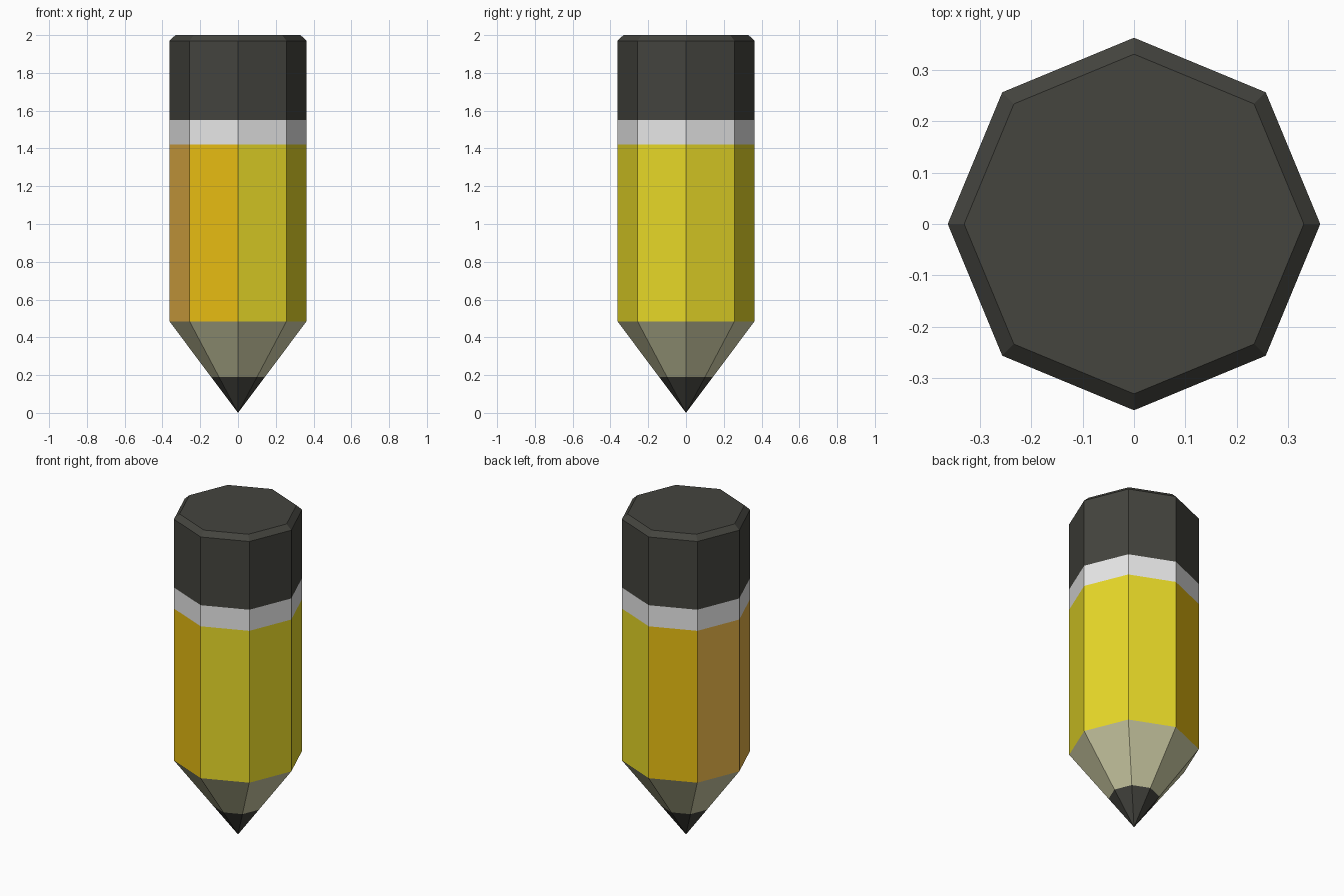
import bpy, bmesh, math

if "Cube" in bpy.data.objects:
    bpy.data.objects.remove(bpy.data.objects["Cube"])

SIDES = 8
R = 0.363


def material(name, rgb):
    m = bpy.data.materials.new(name)
    m.diffuse_color = (*rgb, 1)
    m.use_nodes = True
    m.node_tree.nodes["Principled BSDF"].inputs["Base Color"].default_value = m.diffuse_color
    return m


DARK = material("charcoal", (0.058, 0.058, 0.049))
WOOD = material("pale wood", (0.62, 0.61, 0.38))
YELLOW = material("yellow paint", (0.8, 0.69, 0.021))
ORANGE = material("amber paint", (0.8, 0.507, 0.006))
TAN = material("tan paint", (0.8, 0.453, 0.062))
WHITE = material("white band", (0.8, 0.8, 0.8))


def band(name, profile, mats, rule=lambda c: 0, cap=False):
    """Octagonal shell through (radius, z) rings; radius 0 makes a point."""
    bm = bmesh.new()
    rings = []
    for r, z in profile:
        n = SIDES if r > 0 else 1
        rings.append([bm.verts.new((r * math.cos(math.tau * i / SIDES),
                                    r * math.sin(math.tau * i / SIDES), z))
                      for i in range(n)])
    for lo, hi in zip(rings, rings[1:]):
        for i in range(SIDES):
            j = (i + 1) % SIDES
            if len(lo) == 1:
                bm.faces.new((lo[0], hi[j], hi[i]))
            else:
                bm.faces.new((lo[i], lo[j], hi[j], hi[i]))
    if cap:
        bm.faces.new(rings[-1])
    for f in bm.faces:
        f.material_index = rule(f.calc_center_median())
    me = bpy.data.meshes.new(name)
    bm.to_mesh(me)
    bm.free()
    for m in mats:
        me.materials.append(m)
    bpy.context.collection.objects.link(bpy.data.objects.new(name, me))


def barrel_colour(c):
    # the -x half goes from amber to tan, the +x half is yellow
    if c.x > 0:
        return 0
    return 1 if abs(c.y) > abs(c.x) else 2


# sharpened end
SHOULDER, LEAD = 0.485, 0.19
lead_r = R * LEAD / SHOULDER
band("lead_tip", [(0, 0), (lead_r, LEAD)], [DARK])
band("wood_cone", [(lead_r, LEAD), (R, SHOULDER)], [WOOD])
# painted barrel, white band, chamfered end
band("barrel", [(R, SHOULDER), (R, 1.42)], [YELLOW, ORANGE, TAN], barrel_colour)
band("collar", [(R, 1.42), (R, 1.55)], [WHITE])
band("eraser", [(R, 1.55), (R, 1.97), (0.331, 2.0)], [DARK], cap=True)
